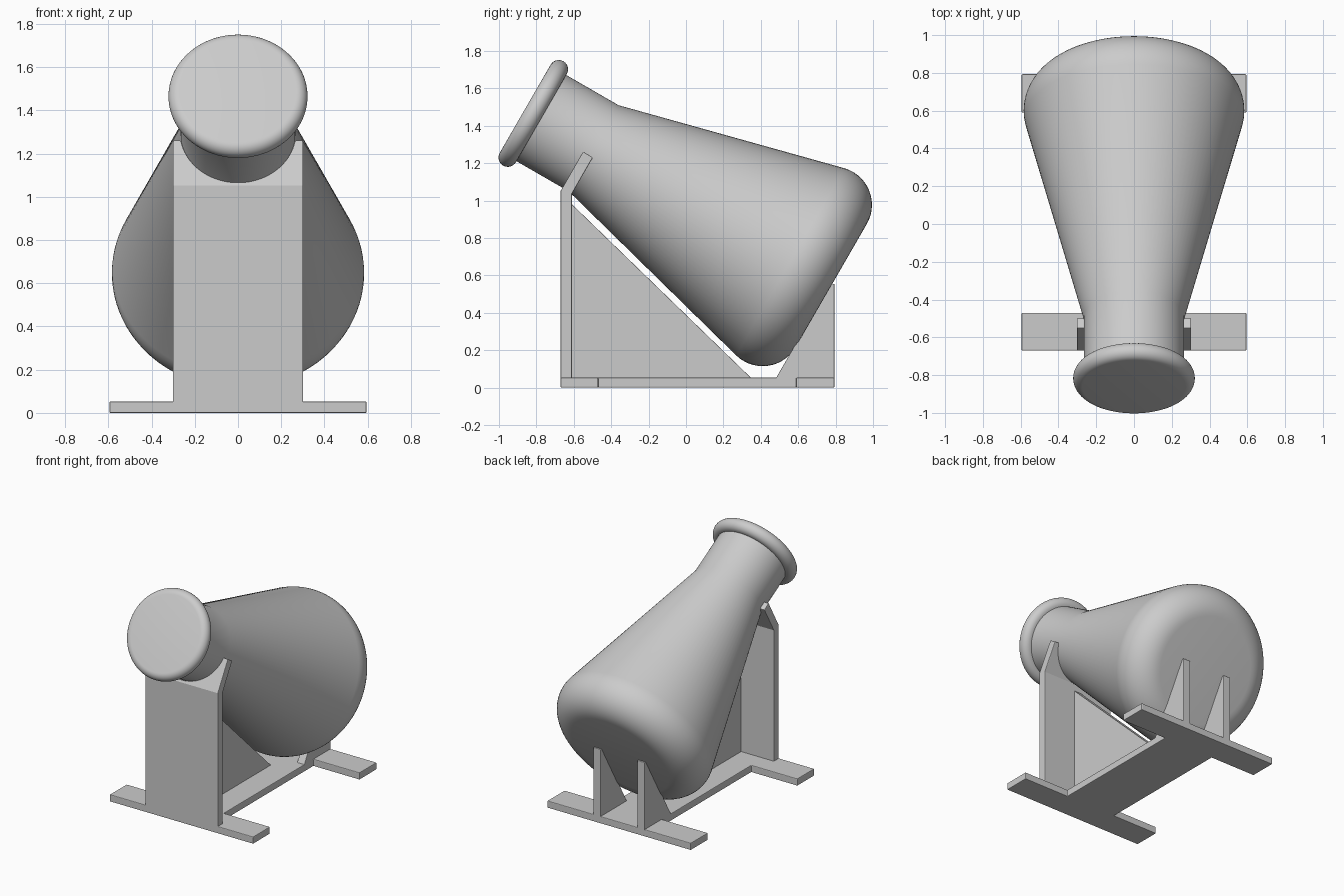
import bpy
import math
from mathutils import Matrix, Vector

cube = bpy.data.objects.get("Cube")
if cube:
    bpy.data.objects.remove(cube, do_unlink=True)

grey = bpy.data.materials.new("light_grey")
grey.use_nodes = True
GREY = (0.6, 0.6, 0.6, 1)
grey.diffuse_color = GREY
grey.node_tree.nodes["Principled BSDF"].inputs["Base Color"].default_value = GREY

# Flask axis: leans up and forward, 30 degrees above the ground
AXIS = Vector((0, -math.cos(math.radians(30)), 0.5))
UP = Vector((0, 0.5, math.cos(math.radians(30))))
SIDE = UP.cross(AXIS)
TILT = Matrix((SIDE, UP, AXIS)).transposed().to_4x4()
TILT.translation = UP * 0.861


def make_object(name, verts, faces):
    mesh = bpy.data.meshes.new(name)
    mesh.from_pydata(verts, [], faces)
    mesh.materials.append(grey)
    obj = bpy.data.objects.new(name, mesh)
    bpy.context.collection.objects.link(obj)
    return obj


def activate(obj):
    bpy.ops.object.select_all(action='DESELECT')
    obj.select_set(True)
    bpy.context.view_layer.objects.active = obj


def lathe(name, profile, steps=96):
    """Spin (radius, height) points about the tilted axis and cap both ends."""
    n = len(profile)
    verts = [TILT @ Vector((r * math.cos(a), r * math.sin(a), h))
             for a in (2 * math.pi * i / steps for i in range(steps))
             for r, h in profile]
    faces = []
    for i in range(steps):
        j = (i + 1) % steps
        for k in range(n - 1):
            faces.append((i * n + k, j * n + k, j * n + k + 1, i * n + k + 1))
    faces.append([i * n for i in reversed(range(steps))])
    faces.append([i * n + n - 1 for i in range(steps)])
    return make_object(name, verts, faces)


def prism(name, outline, start, end, place):
    """Extrude a counter-clockwise outline; place maps (u, v, depth) to a point."""
    n = len(outline)
    verts = [place(u, v, d) for d in (start, end) for u, v in outline]
    faces = [list(reversed(range(n))), list(range(n, 2 * n))]
    faces += [(i, (i + 1) % n, n + (i + 1) % n, n + i) for i in range(n)]
    return make_object(name, verts, faces)


def side_profile(u, v, d):
    return (d, u, v)


def plan_profile(u, v, d):
    return (u, v, d)


def soften(obj, width):
    bevel = obj.modifiers.new("soft_edges", 'BEVEL')
    bevel.width = width
    bevel.segments = 2
    bevel.limit_method = 'ANGLE'
    bevel.angle_limit = math.radians(40)


def arc(r, h, radius, start, end, steps):
    angles = [math.radians(start + (end - start) * i / steps) for i in range(steps + 1)]
    return [(r + radius * math.cos(a), h + radius * math.sin(a)) for a in angles]


# Flask: rounded base, cone, straight neck and rolled lip
profile = arc(0.38, -0.196, 0.204, -90, 14, 14)
profile += [(0.266, 1.067), (0.266, 1.39)]
profile += arc(0.272, 1.44, 0.05, -90, 90, 14)
flask = lathe("flask", profile)
activate(flask)
bpy.ops.object.shade_smooth_by_angle(angle=math.radians(30))

# Base: two crossbars joined by a spine
BAR, SPINE, TOP = 0.595, 0.213, 0.053
right_half = [(BAR, -0.67), (BAR, -0.47), (SPINE, -0.47),
              (SPINE, 0.59), (BAR, 0.59), (BAR, 0.793)]
outline = right_half + [(-x, y) for x, y in reversed(right_half)]
soften(prism("base", outline, 0, TOP, plan_profile), 0.005)

# Upright with a bent top, cut to cradle the neck
upright = prism("front_upright",
                [(-0.67, 0), (-0.61, 0), (-0.61, 1.035), (-0.498, 1.23),
                 (-0.55, 1.262), (-0.67, 1.052)], -0.302, 0.302, side_profile)
cutter = lathe("neck_cutter", [(0.267, 0.98), (0.267, 1.3)])
cut = upright.modifiers.new("cradle", 'BOOLEAN')
cut.operation = 'DIFFERENCE'
cut.solver = 'EXACT'
cut.object = cutter
activate(upright)
bpy.ops.object.modifier_apply(modifier=cut.name)
bpy.data.objects.remove(cutter, do_unlink=True)
soften(upright, 0.005)

# Gussets: one centred behind the upright, a pair at the back
PLATE = 0.03
soften(prism("front_gusset",
             [(-0.615, 0.04), (0.36, 0.04), (-0.615, 0.985)],
             -PLATE, PLATE, side_profile), 0.003)
for side, x in (("left", SPINE - PLATE), ("right", PLATE - SPINE)):
    soften(prism(side + "_rear_gusset",
                 [(0.475, 0.04), (0.793, 0.04), (0.793, 0.555), (0.772, 0.555)],
                 x - PLATE, x + PLATE, side_profile), 0.003)
